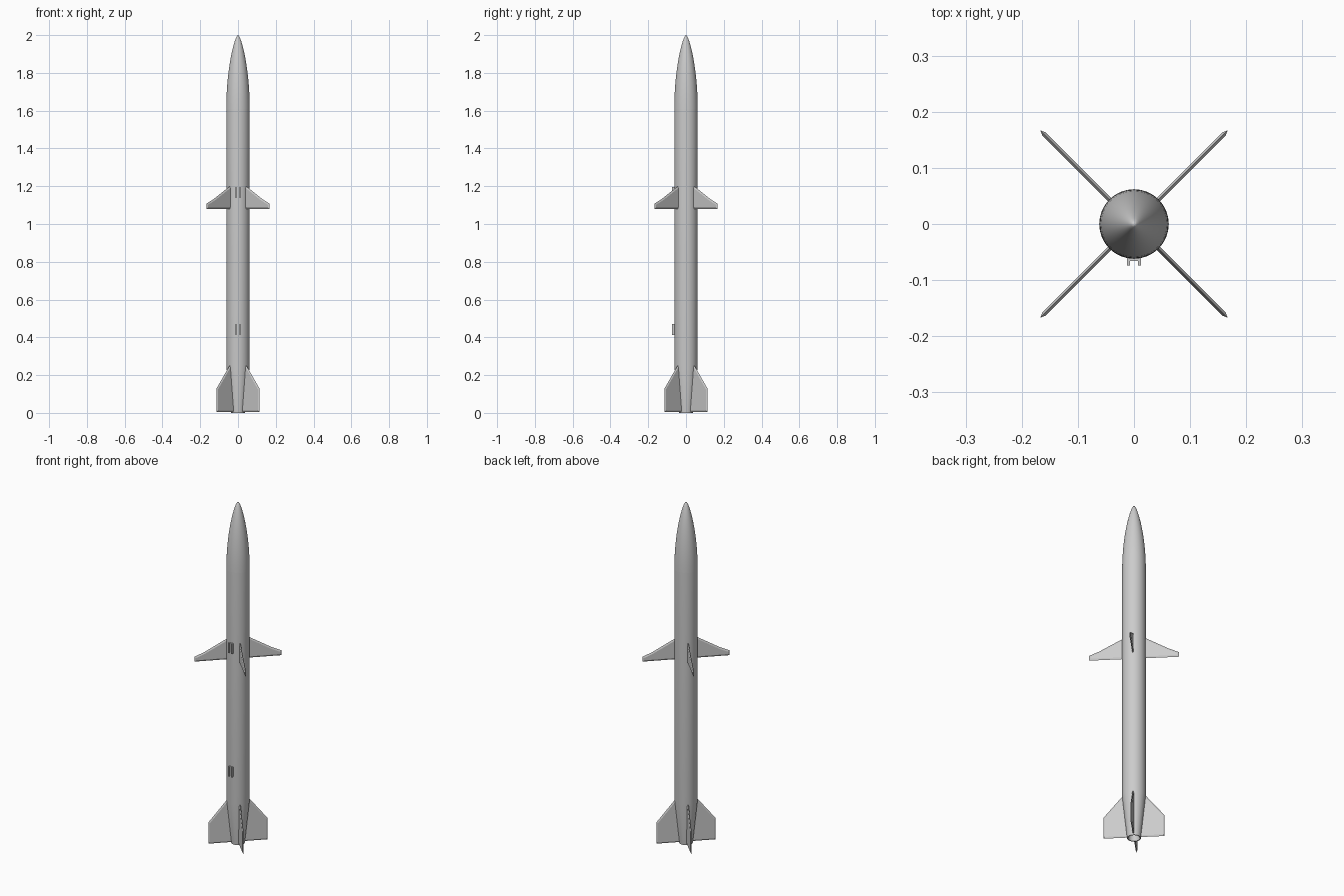
import bpy, bmesh, math
from mathutils import Matrix, Vector

if "Cube" in bpy.data.objects:
    bpy.data.objects.remove(bpy.data.objects["Cube"])

R = 0.062


def make_object(name, bm, smooth=False):
    bmesh.ops.recalc_face_normals(bm, faces=bm.faces)
    mesh = bpy.data.meshes.new(name)
    bm.to_mesh(mesh)
    bm.free()
    ob = bpy.data.objects.new(name, mesh)
    bpy.context.collection.objects.link(ob)
    if smooth:
        bpy.ops.object.select_all(action='DESELECT')
        ob.select_set(True)
        bpy.context.view_layer.objects.active = ob
        bpy.ops.object.shade_smooth_by_angle(angle=math.radians(30))
    return ob


def lathe(name, profile, sides=32):
    bm = bmesh.new()
    vs = [bm.verts.new((r, 0, z)) for r, z in profile]
    es = [bm.edges.new(p) for p in zip(vs, vs[1:])]
    bmesh.ops.spin(bm, geom=vs + es, cent=(0, 0, 0), axis=(0, 0, 1),
                   angle=math.tau, steps=sides)
    bmesh.ops.remove_doubles(bm, verts=bm.verts, dist=1e-5)
    return make_object(name, bm, True)


def inset(points, d):
    """Move every side of a counter-clockwise outline inward by d."""
    out = []
    n = len(points)
    for i in range(n):
        a, p, b = (Vector(points[k % n]) for k in (i - 1, i, i + 1))
        u, v = (p - a).normalized(), (b - p).normalized()
        n1, n2 = Vector((-u.y, u.x)), Vector((-v.y, v.x))
        out.append(p + (n1 + n2) * d / (1 + n1.dot(n2)))
    return out


def fin(name, outline, half, bevel, angle):
    """Thin plate with edges bevelled down to a knife edge."""
    bm = bmesh.new()
    rim = [bm.verts.new((r, 0, z)) for r, z in outline]
    inner = inset(outline, bevel)
    for s in (-half, half):
        plate = [bm.verts.new((p.x, s, p.y)) for p in inner]
        bm.faces.new(plate)
        for i in range(len(rim)):
            j = (i + 1) % len(rim)
            bm.faces.new((rim[i], rim[j], plate[j], plate[i]))
    bm.transform(Matrix.Rotation(angle, 4, 'Z'))
    return make_object(name, bm)


def lug(name, z0, z1):
    """Launch rail shoe: U-shaped section extruded along the body."""
    half = [(0.0125, -0.056), (0.0125, -0.074), (0.007, -0.074), (0.007, -0.066)]
    section = half + [(-x, y) for x, y in reversed(half)]
    bm = bmesh.new()
    face = bm.faces.new([bm.verts.new((x, y, z0)) for x, y in section])
    ext = bmesh.ops.extrude_face_region(bm, geom=[face])
    bmesh.ops.translate(bm, vec=(0, 0, z1 - z0), verts=[
        g for g in ext['geom'] if isinstance(g, bmesh.types.BMVert)])
    return make_object(name, bm)


# Body tube with tapered tail and recessed nozzle
lathe("body", [(0, 0.05), (0.024, 0.05), (0.031, 0), (0.036, 0),
               (R, 0.25), (R, 1.61)])

# Rounded ogive nose
nose = []
for i in range(17):
    t = 1 - (1 - i / 16) ** 1.6
    k = 0.5 * (1 - t * t) + 0.5 * math.sqrt(max(0, 1 - t * t))
    nose.append((R * k, 1.61 + 0.39 * t))
lathe("nose_cone", nose)

# Four mid-body wings and four tail fins on the diagonals
wing_outline = [(0.045, 1.08), (0.236, 1.08), (0.236, 1.108),
                (0.182, 1.132), (0.062, 1.2), (0.045, 1.2)]
tail_outline = [(0.028, 0.005), (0.16, 0.005), (0.16, 0.13),
                (0.062, 0.252), (0.05, 0.252)]
for i in range(4):
    a = math.radians(45 + 90 * i)
    fin(f"wing_{i + 1}", wing_outline, 0.004, 0.009, a)
    fin(f"tail_fin_{i + 1}", tail_outline, 0.004, 0.008, a)

# Launch lugs on the front side
lug("lower_launch_lug", 0.412, 0.47)
lug("upper_launch_lug", 1.137, 1.195)
